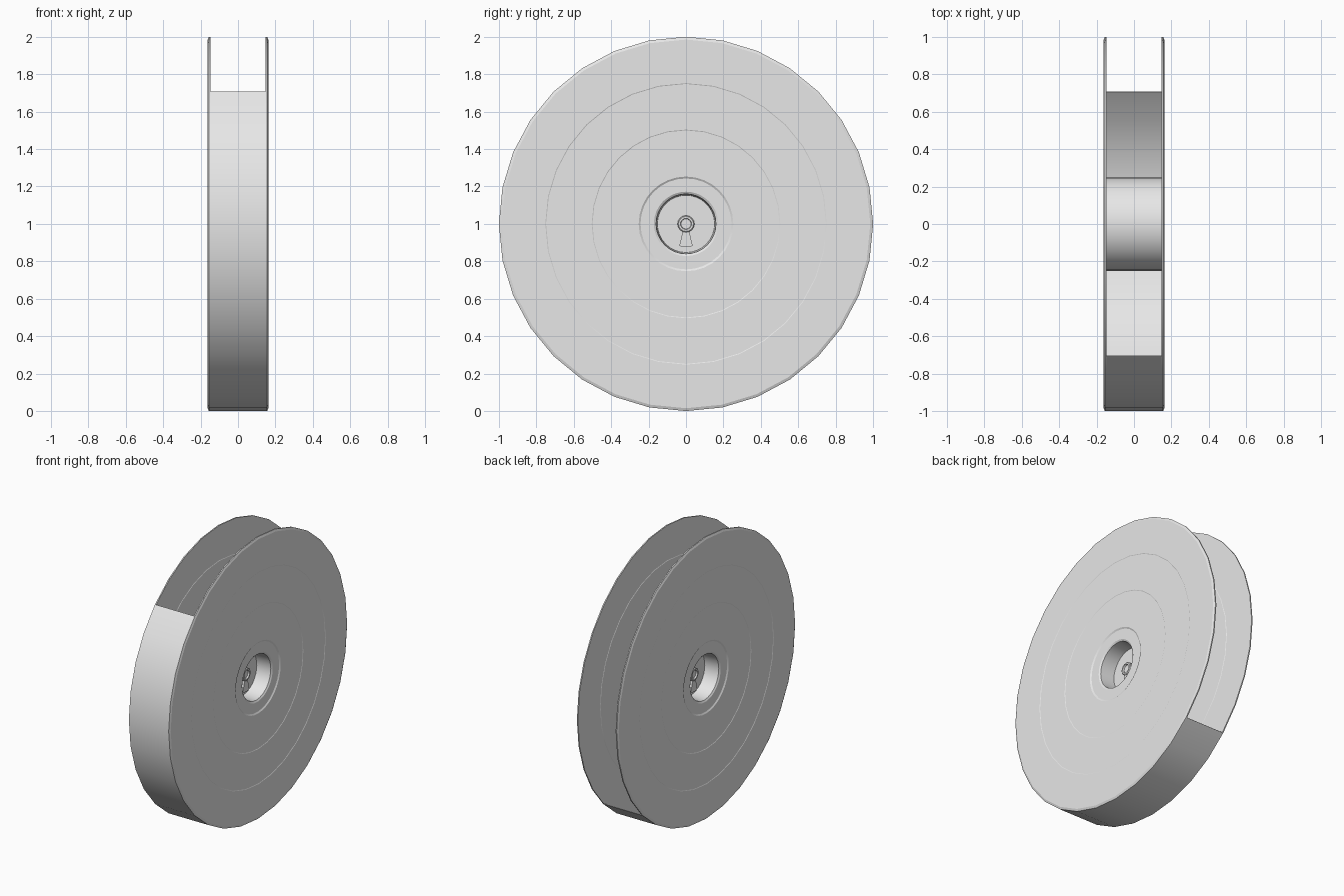
import bpy, bmesh, math

if "Cube" in bpy.data.objects:
    bpy.data.objects.remove(bpy.data.objects["Cube"])

SEG = 32
CZ = 1.0

grey = bpy.data.materials.new("light grey")
grey.diffuse_color = (0.8, 0.8, 0.8, 1)
grey.use_nodes = True
grey.node_tree.nodes["Principled BSDF"].inputs["Base Color"].default_value = grey.diffuse_color


def finish(name, bm, angle=35):
    bmesh.ops.remove_doubles(bm, verts=bm.verts, dist=1e-5)
    bmesh.ops.recalc_face_normals(bm, faces=bm.faces)
    mesh = bpy.data.meshes.new(name)
    bm.to_mesh(mesh)
    bm.free()
    ob = bpy.data.objects.new(name, mesh)
    bpy.context.collection.objects.link(ob)
    mesh.materials.append(grey)
    bpy.ops.object.select_all(action='DESELECT')
    ob.select_set(True)
    bpy.context.view_layer.objects.active = ob
    bpy.ops.object.shade_smooth_by_angle(angle=math.radians(angle))
    return ob


def lathe(name, profile, side=1, start=0.0, sweep=360.0, segs=SEG, closed=False, angle=35):
    """Spin (x, radius) points around the axle; start angle is measured from +z towards -y."""
    bm = bmesh.new()
    rings = []
    for i in range(segs + 1):
        a = math.radians(start + sweep * i / segs)
        rings.append([bm.verts.new((side * x, -r * math.sin(a), CZ + r * math.cos(a)))
                      for x, r in profile])
    n = len(profile)
    for a, b in zip(rings, rings[1:]):
        for j in range(n if closed else n - 1):
            k = (j + 1) % n
            quad = [a[j], a[k], b[k], b[j]]
            if profile[j][1] == 0:
                quad = [a[j], a[k], b[k]]
            elif profile[k][1] == 0:
                quad = [a[j], a[k], b[j]]
            bm.faces.new(quad)
    if closed and sweep < 360:
        bm.faces.new(rings[0])
        bm.faces.new(rings[-1])
    return finish(name, bm, angle)


# Flange section: recess floor, recess wall, lip, shallow ring steps, rim, inner face
flange = [(0.04, 0), (0.04, 0.153), (0.145, 0.16), (0.152, 0.172), (0.152, 0.243),
          (0.158, 0.253), (0.158, 0.5), (0.160, 0.504), (0.160, 0.748),
          (0.162, 0.752), (0.162, 0.985), (0.156, 1.0), (0.148, 1.0),
          (0.148, 0.752), (0.146, 0.748), (0.146, 0.25)]

# Small axle peg with a dimple
peg = [(0.04, 0.045), (0.066, 0.045), (0.070, 0.040), (0.070, 0.030), (0.060, 0.027), (0.060, 0)]

for side, label in ((1, "right"), (-1, "left")):
    lathe(label + "_flange", flange, side, angle=12)
    lathe(label + "_axle_peg", peg, side, segs=16)

    # Flared tab below the peg
    bm = bmesh.new()
    outline = [(-0.016, -0.035), (0.016, -0.035), (0.036, -0.118), (0, -0.125), (-0.036, -0.118)]
    lo = [bm.verts.new((side * 0.038, y, CZ + z)) for y, z in outline]
    hi = [bm.verts.new((side * 0.064, y, CZ + z)) for y, z in outline]
    bm.faces.new(lo)
    bm.faces.new(hi)
    for i in range(5):
        j = (i + 1) % 5
        bm.faces.new((lo[i], lo[j], hi[j], hi[i]))
    finish(label + "_peg_tab", bm)

# Winding hub between the flanges
lathe("hub", [(-0.147, 0.25), (0.147, 0.25)])

# Half-round outer cover, flush with the rims
lathe("rim_cover", [(-0.15, 1.0), (0.15, 1.0), (0.15, 0.996), (-0.15, 0.996)],
      start=45, sweep=180, segs=SEG // 2, closed=True)
